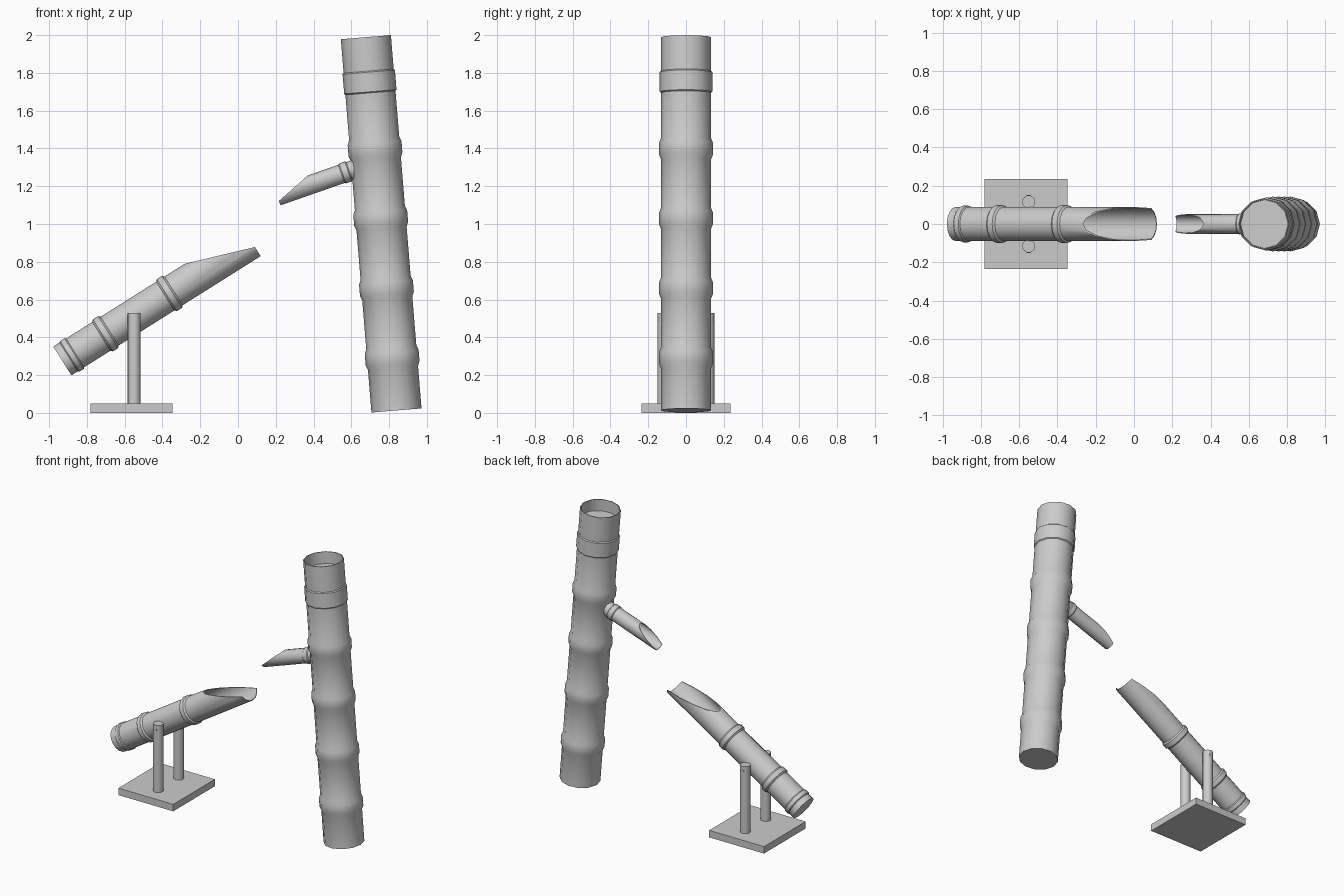
import bpy, bmesh
from math import sin, cos, pi, atan2, radians
from mathutils import Matrix, Vector

if "Cube" in bpy.data.objects:
    bpy.data.objects.remove(bpy.data.objects["Cube"])


def finish(bm, name):
    bmesh.ops.recalc_face_normals(bm, faces=bm.faces)
    mesh = bpy.data.meshes.new(name)
    bm.to_mesh(mesh)
    bm.free()
    ob = bpy.data.objects.new(name, mesh)
    bpy.context.collection.objects.link(ob)
    return ob


def bamboo(name, start, end, r, nodes, wall, floor, sides, cut=None):
    """Closed cane from start to end (x, z), hollow from its end down to floor.
    nodes: (position, half width, slope length, extra radius)."""
    a, b = Vector((start[0], 0, start[1])), Vector((end[0], 0, end[1]))
    length = (b - a).length
    prof = [(0, r)]
    for t, half, slope, extra in nodes:
        prof += [(t - half - slope, r), (t - half, r + extra),
                 (t + half, r + extra), (t + half + slope, r)]
    prof += [(length, r), (length, r - wall), (floor, r - wall)]
    mat = Matrix.Translation(a) @ Matrix.Rotation(atan2(b.x - a.x, b.z - a.z), 4, 'Y')
    bm = bmesh.new()
    rings = [[bm.verts.new(mat @ Vector((q * cos(2 * pi * i / sides),
                                         q * sin(2 * pi * i / sides), t)))
              for i in range(sides)] for t, q in prof]
    for lo, hi in zip(rings, rings[1:]):
        for i in range(sides):
            j = (i + 1) % sides
            bm.faces.new((lo[i], lo[j], hi[j], hi[i]))
    bm.faces.new(rings[0][::-1])
    bm.faces.new(rings[-1])
    # Slanted mouth: slice off everything above the line through two (x, z) points
    if cut:
        (x0, z0), (x1, z1) = cut
        geom = bm.verts[:] + bm.edges[:] + bm.faces[:]
        bmesh.ops.bisect_plane(bm, geom=geom, plane_co=(x0, 0, z0),
                               plane_no=(z0 - z1, 0, x1 - x0), clear_outer=True)
        bmesh.ops.holes_fill(bm, edges=[e for e in bm.edges if e.is_boundary], sides=0)
    return finish(bm, name)


def rod(name, centre, r, length, rot=Matrix.Identity(4)):
    bm = bmesh.new()
    bmesh.ops.create_cone(bm, cap_ends=True, segments=16, radius1=r, radius2=r,
                          depth=length, matrix=Matrix.Translation(centre) @ rot)
    return finish(bm, name)


# Leaning upright cane with swollen nodes
pole_nodes = [(t, 0.03, 0.025, 0.01) for t in (0.28, 0.65, 1.02, 1.39)]
pole_nodes.append((1.745, 0.052, 0.006, 0.006))
bamboo("upright_cane", (0.839, 0.013), (0.677, 1.989), 0.133, pole_nodes,
       0.006, 1.90, 12)

# Water spout
bamboo("spout", (0.63, 1.294), (0.208, 1.147), 0.051,
       [(0.065, 0.016, 0.006, 0.005)], 0.004, 0.15, 16,
       cut=((0.22, 1.125), (0.37, 1.257)))

# Tipping cane
bamboo("tipping_cane", (-0.93, 0.275), (0.072, 0.906), 0.09,
       [(0.06, 0.014, 0.006, 0.006), (0.27, 0.016, 0.010, 0.010),
        (0.67, 0.016, 0.010, 0.010)], 0.005, 0.69, 16,
       cut=((-0.28, 0.79), (0.098, 0.88)))

# Stand: base board, two posts and the pivot pin
bm = bmesh.new()
bmesh.ops.create_cube(bm, size=1, matrix=Matrix.Translation((-0.565, 0, 0.025))
                      @ Matrix.Diagonal((0.434, 0.47, 0.05, 1)))
finish(bm, "base_board")
for side, y in (("front", -0.116), ("back", 0.116)):
    rod(side + "_post", (-0.55, y, 0.285), 0.034, 0.49)
rod("pivot_pin", (-0.55, 0, 0.495), 0.012, 0.302, Matrix.Rotation(pi / 2, 4, 'X'))

# Smooth the canes and keep the rims crisp
for ob in bpy.context.scene.objects:
    ob.select_set(True)
    bpy.context.view_layer.objects.active = ob
bpy.ops.object.shade_smooth_by_angle(angle=radians(38))
